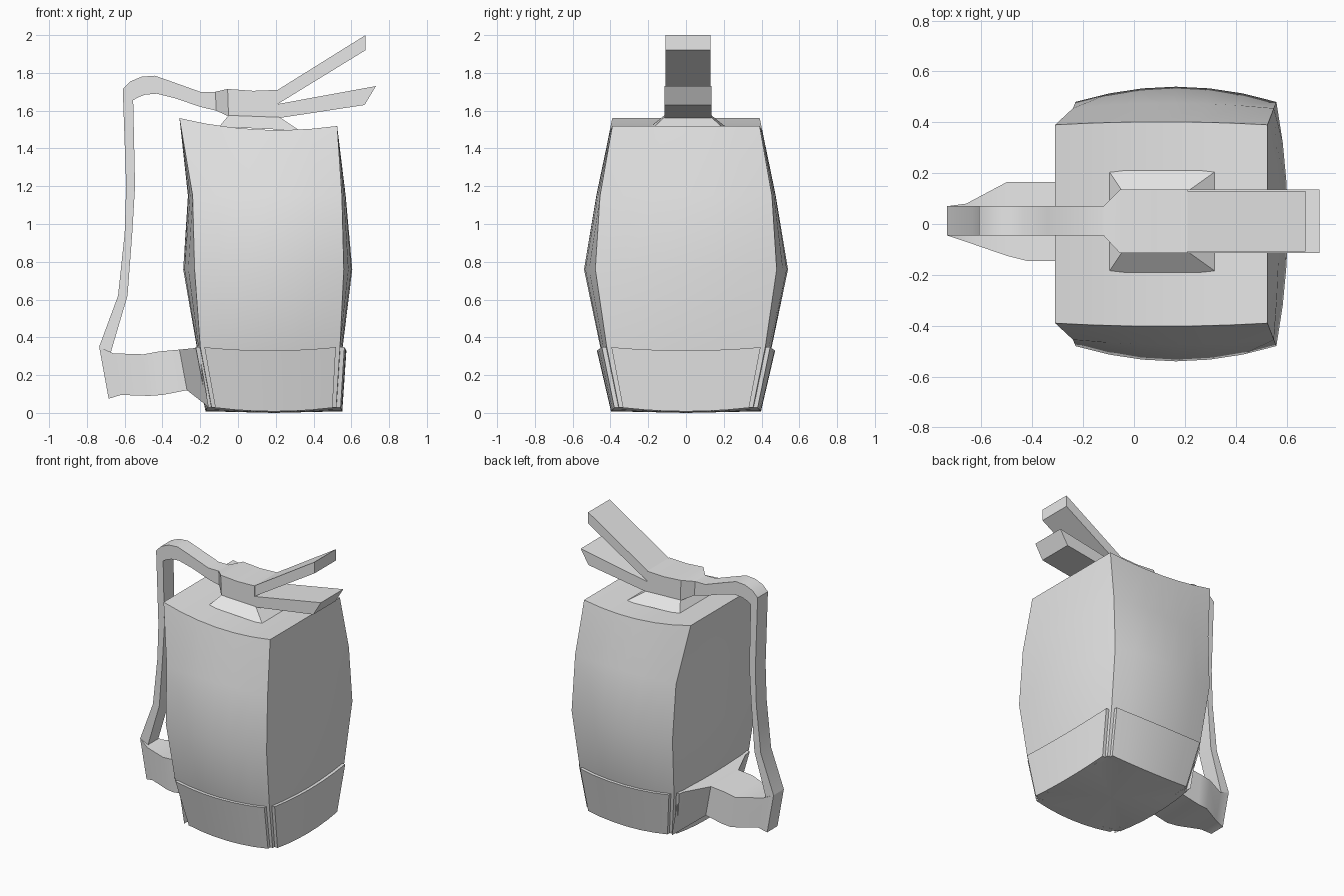
import bpy
import bmesh
import math
from mathutils import Vector

default = bpy.data.objects.get("Cube")
if default:
    bpy.data.objects.remove(default, do_unlink=True)

grey = bpy.data.materials.new("light_grey")
grey.use_nodes = True
grey.diffuse_color = (0.8, 0.8, 0.8, 1)
shader = grey.node_tree.nodes["Principled BSDF"]
shader.inputs["Base Color"].default_value = grey.diffuse_color


def finish(bm, name):
    """Turn a bmesh into a smooth object whose hard edges stay sharp."""
    bmesh.ops.recalc_face_normals(bm, faces=bm.faces)
    mesh = bpy.data.meshes.new(name)
    bm.to_mesh(mesh)
    bm.free()
    mesh.materials.append(grey)
    obj = bpy.data.objects.new(name, mesh)
    bpy.context.collection.objects.link(obj)
    bpy.ops.object.select_all(action="DESELECT")
    obj.select_set(True)
    bpy.context.view_layer.objects.active = obj
    bpy.ops.object.shade_smooth_by_angle(angle=math.radians(30))
    return obj


def bridge(bm, rings):
    """Join consecutive closed vertex rings with quads."""
    for lower, upper in zip(rings, rings[1:]):
        count = len(lower)
        for i in range(count):
            j = (i + 1) % count
            bm.faces.new((lower[i], lower[j], upper[j], upper[i]))


def loft(name, rings):
    """Closed solid through a list of point rings, capped at both ends."""
    bm = bmesh.new()
    verts = [[bm.verts.new(p) for p in ring] for ring in rings]
    bridge(bm, verts)
    bm.faces.new(verts[0])
    bm.faces.new(verts[-1])
    return finish(bm, name)


def strap(name, sections, back=-.045, front=.07):
    """Rectangular bar; a section is outer x z, inner x z, optional y limits."""
    rings = []
    for xo, zo, xi, zi, *limits in sections:
        lo, hi = limits or (back, front)
        rings.append([(xo, lo, zo), (xo, hi, zo), (xi, hi, zi), (xi, lo, zi)])
    return loft(name, rings)


# Tank levels: height, left and right corner x, left and right bow,
# corner half depth, front and back bow, edge sag
LEVELS = [
    (.03, -.14, .52, .01, .01, .355, .02, .022),
    (.35, -.2, .54, .015, .012, .42, .03, .02),
    (.76, -.23, .56, .06, .045, .48, .06, 0),
    (1.15, -.24, .55, .025, .02, .455, .02, 0),
    (1.54, -.31, .525, 0, 0, .39, .012, .04),
]
STEPS = 6
OUTWARD = [Vector((0, -1, 0)), Vector((1, 0, 0)), Vector((0, 1, 0)), Vector((-1, 0, 0))]


def side_point(level, side, t, out=0):
    """Point on one bowed side; t runs from -1 to 1 along it."""
    z, left, right, bow_l, bow_r, depth, bow_y, sag = level
    corners = [(left, -depth), (right, -depth), (right, depth), (left, depth)]
    start, end = Vector(corners[side]), Vector(corners[(side + 1) % 4])
    flat = start.lerp(end, (t + 1) / 2)
    bow = 1 - t * t
    amount = (bow_y, bow_r, bow_y, bow_l)[side] * bow + out
    is_top = level is LEVELS[-1]
    drop = 0 if is_top and side % 2 else sag * bow
    tilt = .05 * (flat.x - .1) if is_top else 0
    return Vector((flat.x, flat.y, z - drop - tilt)) + OUTWARD[side] * amount


# Tank
bm = bmesh.new()
rings = [[bm.verts.new(side_point(level, side, 2 * i / STEPS - 1))
          for side in range(4) for i in range(STEPS)] for level in LEVELS]
bridge(bm, rings)
base_centre = bm.verts.new((.19, 0, 0))
bottom, top = rings[0], rings[-1]
for i in range(len(bottom)):
    bm.faces.new((bottom[i], bottom[(i + 1) % len(bottom)], base_centre))
# Saddle-shaped lid, made of strips from front edge to back edge
back = top[2 * STEPS:3 * STEPS + 1][::-1]
right_edge = top[STEPS + 1:2 * STEPS]
left_edge = top[3 * STEPS + 1:]
for i in range(STEPS):
    strip = [top[i], top[i + 1]]
    strip += right_edge if i == STEPS - 1 else []
    strip += [back[i + 1], back[i]]
    strip += left_edge if i == 0 else []
    bm.faces.new(strip)
finish(bm, "tank")

# Raised base panels, one on each side, leaving a groove at the corners
for side, name in enumerate(("front", "left", "back", "right")):
    rings = []
    for i in range(STEPS + 1):
        t = .94 * (2 * i / STEPS - 1)
        rings.append([side_point(LEVELS[row], side, t, out)
                      for row, out in ((0, -.02), (0, .022), (1, .022), (1, -.02))])
    loft(name + "_base_panel", rings)

# Flared bracket from the base to the hose foot
strap("hose_bracket", [
    (-.21, .345, -.155, .03, -.38, .38),
    (-.31, .335, -.27, .12, -.145, .165),
    (-.42, .325, -.4, .095, -.145, .165),
    (-.5, .31, -.47, .09, -.125, .165),
    (-.66, .315, -.62, .095, -.07, .08),
    (-.735, .35, -.685, .075),
])

# Hose
strap("hose", [
    (-.12, 1.7, -.115, 1.6),
    (-.2, 1.7, -.2, 1.62),
    (-.34, 1.75, -.33, 1.665),
    (-.44, 1.785, -.43, 1.69),
    (-.51, 1.78, -.49, 1.685),
    (-.57, 1.755, -.53, 1.67),
    (-.61, 1.715, -.555, 1.655),
    (-.592, 1.2, -.545, 1.2),
    (-.6, .95, -.56, .95),
    (-.635, .62, -.585, .62),
    (-.735, .35, -.675, .315),
])

# Collar under the valve
def rectangle(x0, x1, y0, y1, z0, z1):
    return [(x0, y0, z0), (x1, y0, z1), (x1, y1, z1), (x0, y1, z0)]


loft("collar", [rectangle(-.1, .325, -.19, .21, 1.515, 1.495),
                rectangle(-.05, .22, -.115, .135, 1.575, 1.565)])

# Valve head
WIDTH = (-.115, .135)
strap("valve_head", [
    (-.12, 1.7, -.115, 1.6, -.045, .07),
    (-.055, 1.715, -.05, 1.57),
    (.08, 1.705, .08, 1.562),
    (.21, 1.71, .21, 1.56),
], *WIDTH)

# Squeeze levers
strap("upper_lever", [(.21, 1.71, .21, 1.635), (.675, 2, .675, 1.92)], -.108, .13)
strap("lower_lever", [(.21, 1.635, .21, 1.56), (.73, 1.73, .67, 1.63)], *WIDTH)
